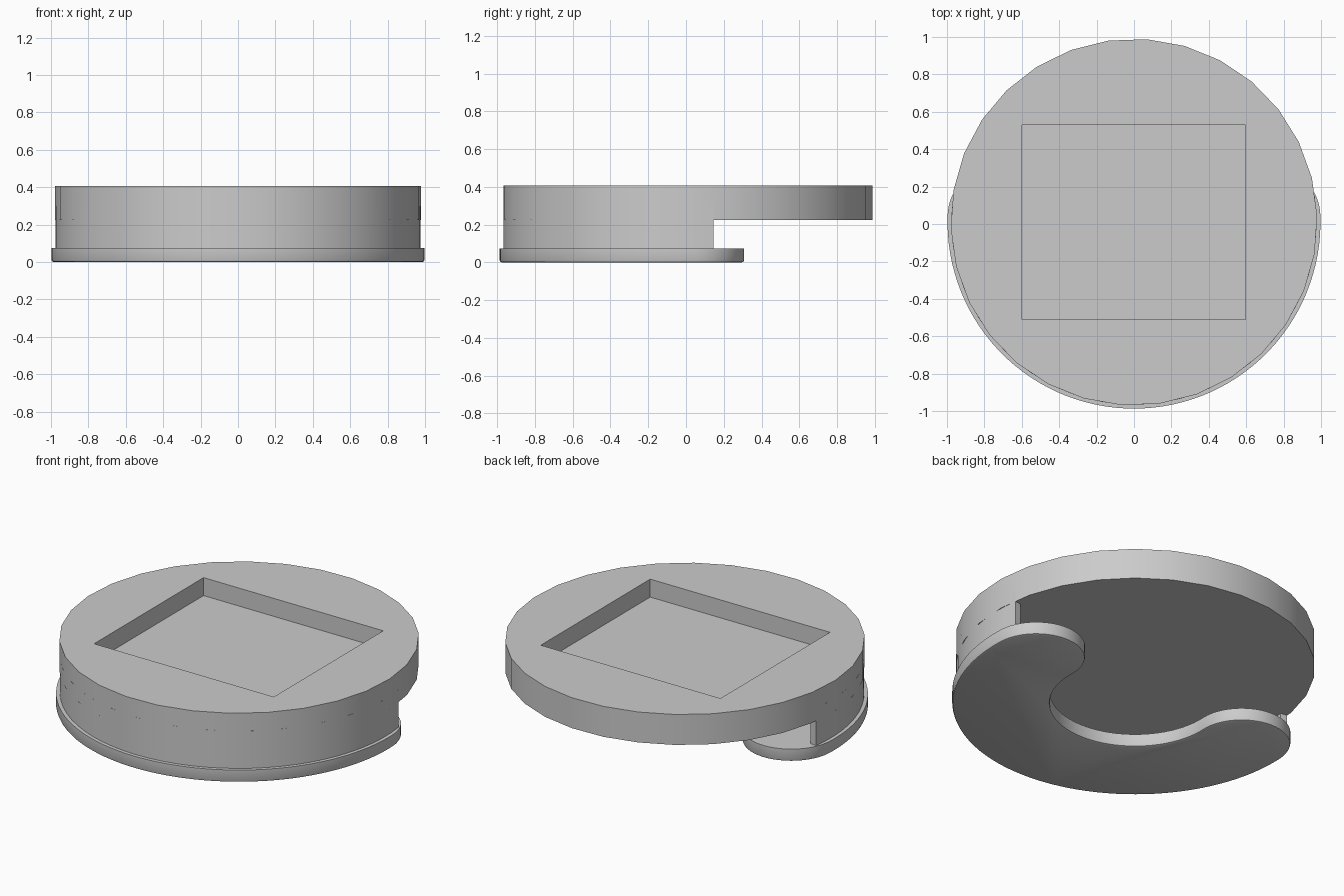
import bpy, bmesh
from math import cos, sin, radians

CENTRE = (0, 0.01)

cube = bpy.data.objects.get("Cube")
if cube:
    bpy.data.objects.remove(cube)

grey = bpy.data.materials.new("plain_grey")
grey.use_nodes = True
COLOUR = (0.6, 0.6, 0.6, 1)
grey.diffuse_color = COLOUR
grey.node_tree.nodes["Principled BSDF"].inputs["Base Color"].default_value = COLOUR


def arc(centre, radius, start, end, steps):
    """Points on an arc, angles in degrees, both ends included."""
    angles = [radians(start + (end - start) * i / steps) for i in range(steps + 1)]
    return [(centre[0] + radius * cos(a), centre[1] + radius * sin(a)) for a in angles]


def slab(name, outlines, z0, z1, bottom_bevel=0):
    """Extrude an outline, with further outlines as holes, from z0 to z1."""
    bm = bmesh.new()
    for points in outlines:
        verts = [bm.verts.new((x, y, z0)) for x, y in points]
        if len(outlines) == 1:
            bm.faces.new(verts)
        else:
            for a, b in zip(verts, verts[1:] + verts[:1]):
                bm.edges.new((a, b))
    if len(outlines) > 1:
        bmesh.ops.triangle_fill(bm, edges=bm.edges[:], use_beauty=True)
    rim = [e for e in bm.edges if e.is_boundary]
    new = bmesh.ops.extrude_face_region(bm, geom=bm.faces[:], use_keep_orig=True)["geom"]
    bmesh.ops.translate(bm, vec=(0, 0, z1 - z0),
                        verts=[v for v in new if isinstance(v, bmesh.types.BMVert)])
    bmesh.ops.recalc_face_normals(bm, faces=bm.faces[:])
    if bottom_bevel:
        bmesh.ops.bevel(bm, geom=rim, offset=bottom_bevel, segments=2,
                        profile=0.5, affect='EDGES')
    mesh = bpy.data.meshes.new(name)
    bm.to_mesh(mesh)
    bm.free()
    mesh.materials.append(grey)
    obj = bpy.data.objects.new(name, mesh)
    bpy.context.collection.objects.link(obj)
    bpy.ops.object.select_all(action='DESELECT')
    obj.select_set(True)
    bpy.context.view_layer.objects.active = obj
    bpy.ops.object.shade_smooth_by_angle(angle=radians(30))


# Crescent foot with rounded ends
OUTER, INNER, TILT = 0.997, 0.465, 2.5
lobe_r = (OUTER - INNER) / 2
mid = (OUTER + INNER) / 2
lobe_y = CENTRE[1] + mid * sin(radians(TILT))
lobe_x = mid * cos(radians(TILT))
foot = (arc(CENTRE, OUTER, 180 - TILT, 360 + TILT, 60)[:-1]
        + arc((lobe_x, lobe_y), lobe_r, TILT, 180 + TILT, 24)[:-1]
        + arc(CENTRE, INNER, 360 + TILT, 180 - TILT, 40)[:-1]
        + arc((-lobe_x, lobe_y), lobe_r, -TILT, 180 - TILT, 24)[:-1])
slab("crescent_foot", [foot], 0, 0.075, 0.012)

# Thin curved wall joining the foot to the disc
wall = arc(CENTRE, 0.976, 172, 368, 40) + arc(CENTRE, 0.935, 368, 172, 40)
slab("curved_wall", [wall], 0.07, 0.3)

# Round top: a solid lower disc and an upper plate with a square opening
disc = arc(CENTRE, 0.98, 2, 362, 30)[:-1]
opening = [(-0.6, -0.51), (0.595, -0.51), (0.595, 0.53), (-0.6, 0.53)]
slab("lower_disc", [disc], 0.225, 0.3)
slab("pocket_plate", [disc, opening], 0.3, 0.408)
